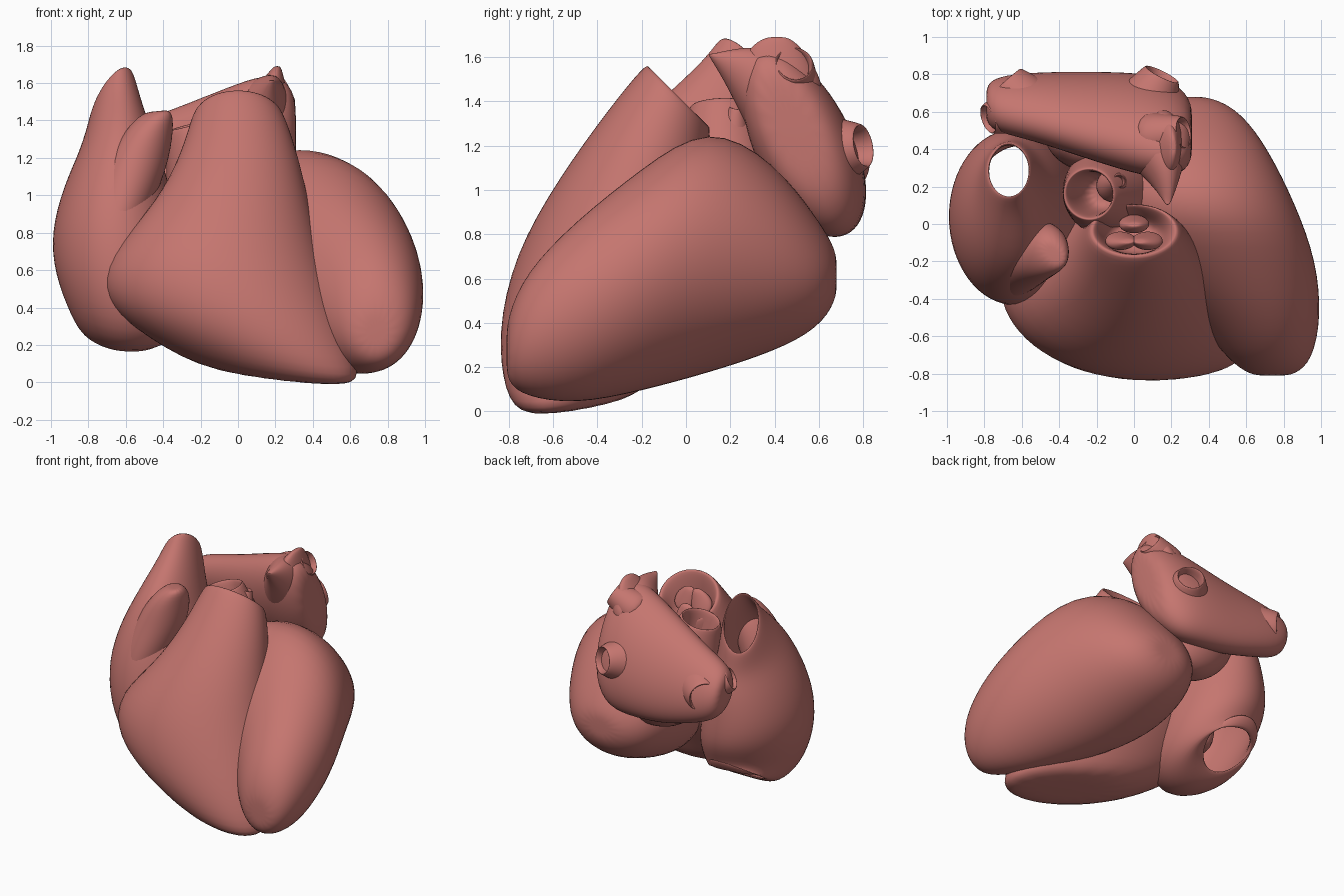
import bpy, bmesh, math
from mathutils import Vector

cube = bpy.data.objects.get("Cube")
if cube:
    bpy.data.objects.remove(cube)

flesh = bpy.data.materials.new("flesh_pink")
flesh.use_nodes = True
color = (0.56, 0.18, 0.16, 1)
flesh.diffuse_color = color
flesh.node_tree.nodes["Principled BSDF"].inputs["Base Color"].default_value = color

SIDES = 16


def level(x, y, z, rx, ry, sx=0, sy=0, ky=0):
    """Near-horizontal ring: sx, sy tilt it, ky skews it towards the front."""
    return Vector((x, y, z)), Vector((rx, ky * rx, sx * rx)), Vector((0, ry, sy * ry))


def upright(x0, x1, y, z0, z1):
    """Ring across y, given by its x and z limits."""
    return (Vector(((x0 + x1) / 2, y, (z0 + z1) / 2)),
            Vector(((x1 - x0) / 2, 0, 0)), Vector((0, 0, (z1 - z0) / 2)))


def slanted(x, y, z, long, short):
    """Ring across x whose long axis leans backward going down."""
    return Vector((x, y, z)), Vector((0, .41, -.91)) * long, Vector((0, .91, .41)) * short


def loft(name, rings, cap_start=True, cap_end=True, wall=0):
    bm = bmesh.new()
    loops = []
    for c, u, v in rings:
        loops.append([bm.verts.new(c + u * math.cos(a) + v * math.sin(a))
                      for a in (2 * math.pi * i / SIDES for i in range(SIDES))])
    for a, b in zip(loops, loops[1:]):
        for i in range(SIDES):
            j = (i + 1) % SIDES
            bm.faces.new((a[i], a[j], b[j], b[i]))
    for wanted, ring in ((cap_start, loops[0]), (cap_end, loops[-1])):
        if wanted:
            mid = bm.verts.new(sum((p.co for p in ring), Vector()) / SIDES)
            for i in range(SIDES):
                bm.faces.new((ring[i], ring[(i + 1) % SIDES], mid))
    bmesh.ops.recalc_face_normals(bm, faces=bm.faces)
    mesh = bpy.data.meshes.new(name)
    bm.to_mesh(mesh)
    bm.free()
    mesh.materials.append(flesh)
    mesh.shade_smooth()
    obj = bpy.data.objects.new(name, mesh)
    bpy.context.collection.objects.link(obj)
    if wall:
        solid = obj.modifiers.new("wall", 'SOLIDIFY')
        solid.thickness = wall
    sub = obj.modifiers.new("smooth", 'SUBSURF')
    sub.levels = sub.render_levels = 2
    return obj


def vessel(name, start, end, r0, r1, depth=0.12):
    """Flared tube with a hollow mouth at its end."""
    start, end = Vector(start), Vector(end)
    d = (end - start).normalized()
    u = d.orthogonal().normalized()
    v = d.cross(u)
    steps = [(start, r0), (start.lerp(end, .6), r0 * .4 + r1 * .6), (end, r1),
             (end + d * .005, r1 * .9), (end - d * .03, r1 * .8), (end - d * depth, r1 * .7)]
    return loft(name, [(c, u * r, v * r) for c, r in steps])


# Left ventricle: broad egg running from the front tip to the blunt back
loft("left_ventricle", [
    upright(.62, .86, -.81, .13, .42),
    upright(.50, .96, -.73, .06, .63),
    upright(.32, 1.01, -.5, .02, .87),
    upright(-.06, .99, -.2, .08, 1.11),
    upright(-.26, .88, .1, .16, 1.32),
    upright(-.19, .73, .4, .26, 1.14),
    upright(-.06, .58, .6, .37, .87),
    upright(.10, .42, .68, .50, .73)])

# Right ventricle with its outflow mouth, from inside the mouth down to the tip
loft("right_ventricle", [
    level(.0, -.08, 1.20, .14, .09, 0, -.8),
    level(.0, -.05, 1.34, .18, .11, 0, -1),
    level(.0, -.03, 1.43, .22, .135, 0, -1),
    level(.0, -.035, 1.425, .25, .15, 0, -1),
    level(.01, -.13, 1.2, .32, .22, 0, -.8),
    level(-.03, -.25, .93, .425, .33, 0, -.4),
    level(-.13, -.33, .66, .605, .46, 0, -.1),
    level(-.08, -.41, .4, .66, .45, -.08, .1, -.12),
    level(.04, -.45, .18, .63, .35, -.2, .15, -.25),
    level(.2, -.46, .03, .43, .25, -.12, .12, -.3)])

# Folded valve leaflets inside the outflow mouth
for i in range(3):
    a = math.radians(90 + 120 * i)
    x, y = .09 * math.cos(a), -.06 + .06 * math.sin(a)
    loft("valve_leaflet", [
        level(x, y, 1.24 - y, .09, .06, 0, -1),
        level(x * .8, y, 1.30 - y, .08, .04, 0, -1),
        level(x * .4, y, 1.36 - y, .04, .015, 0, -1)])

# Right atrium: hollow sac open above and at the lower back
loft("right_atrium", [
    level(-.67, .29, 1.52, .12, .15, .9, -.95),
    level(-.66, .25, 1.41, .15, .2, .4, -.7),
    level(-.64, .13, 1.25, .21, .33, .1, -.3, -.1),
    level(-.65, .08, 1.05, .29, .42, 0, -.1),
    level(-.65, .04, .8, .36, .48),
    level(-.62, .03, .54, .37, .49, -.1, .15),
    level(-.59, .03, .33, .31, .40, -.12, .34),
    level(-.62, .18, .28, .23, .26, -.1, .55),
    level(-.64, .29, .38, .18, .19, 0, .75)],
    cap_start=False, cap_end=False, wall=.02)

# Ear-like flap in front of the right atrium
loft("right_auricle", [
    level(-.43, -.16, 1.45, .08, .08, .1, 0, -.4),
    level(-.47, -.14, 1.36, .13, .15, 0, 0, .1),
    level(-.55, -.15, 1.15, .18, .18, 0, 0, .1),
    level(-.65, -.19, .87, .16, .22),
    level(-.71, -.20, .55, .12, .21)])

# Left atrium: slanted sac across the back, and its base seated on the ventricle
loft("left_atrium", [
    slanted(-.79, .64, 1.14, .13, .10),
    slanted(-.73, .64, 1.13, .21, .14),
    slanted(-.55, .63, 1.13, .28, .16),
    slanted(-.3, .59, 1.14, .37, .19),
    slanted(0, .54, 1.19, .45, .23),
    slanted(.18, .51, 1.23, .47, .22),
    slanted(.31, .49, 1.27, .34, .15)])
loft("left_atrium_base", [
    level(-.15, .48, 1.2, .3, .16),
    level(-.17, .46, .95, .34, .22),
    level(-.12, .46, .75, .26, .18),
    level(-.08, .45, .66, .14, .1)])

# Veins entering the left atrium
vessel("upper_left_vein", (.06, .46, 1.46), (.265, .49, 1.57), .15, .09)
vessel("lower_left_vein", (.05, .60, 1.16), (.15, .80, 1.2), .2, .105)
vessel("lower_right_vein", (-.56, .61, 1.13), (-.69, .755, 1.12), .19, .12)
vessel("upper_right_vein", (-.62, .62, 1.14), (-.78, .56, 1.22), .14, .085)

# Pointed flap and ridge on top of the left atrium
loft("left_auricle", [
    level(.18, .11, 1.615, .015, .015),
    (Vector((.17, .20, 1.57)), Vector((.06, 0, .02)), Vector((0, .03, .07))),
    (Vector((.13, .32, 1.49)), Vector((.14, 0, .03)), Vector((0, .07, .16))),
    (Vector((.08, .48, 1.32)), Vector((.22, 0, 0)), Vector((0, .1, .24)))])
loft("atrium_ridge", [
    level(.21, .41, 1.69, .02, .06),
    level(.19, .40, 1.62, .06, .15),
    level(.14, .44, 1.42, .15, .22)])

# Main artery root between the chambers, with a small side branch
vessel("artery_root", (-.10, .18, .85), (-.24, .16, 1.38), .30, .15, .3)
vessel("artery_branch", (-.12, .2, 1.15), (-.08, .23, 1.37), .11, .035, .05)
